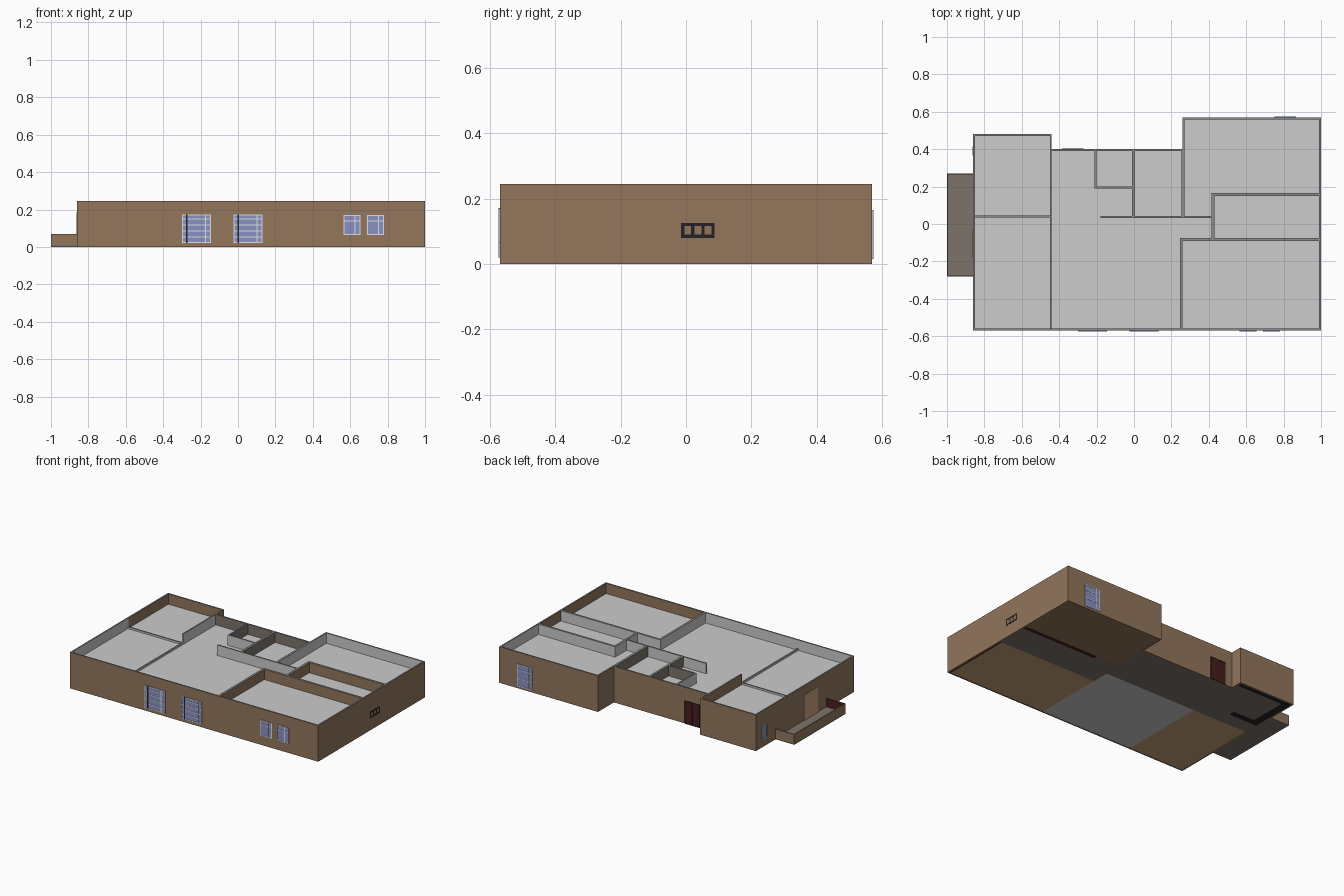
import bpy, bmesh
from mathutils import Vector

if "Cube" in bpy.data.objects:
    bpy.data.objects.remove(bpy.data.objects["Cube"])

def material(name, r, g, b):
    lin = [(c / 255 / 12.92) if c < 11 else ((c / 255 + 0.055) / 1.055) ** 2.4 for c in (r, g, b)]
    m = bpy.data.materials.new(name)
    m.diffuse_color = (*lin, 1)
    m.use_nodes = True
    m.node_tree.nodes["Principled BSDF"].inputs["Base Color"].default_value = m.diffuse_color
    return m

MATS = {
    "brown": material("brown_wall", 147, 118, 92),
    "gray": material("light_gray_plaster", 204, 204, 204),
    "cap": material("wall_top_gray", 140, 140, 140),
    "taupe": material("taupe_tile", 124, 116, 106),
    "tan": material("tan_wood", 200, 164, 122),
    "glass": material("blue_glass", 138, 146, 196),
    "white": material("white_frame", 222, 224, 230),
    "red": material("dark_red_wood", 74, 28, 30),
    "black": material("black_trim", 36, 33, 35),
}

def box(name, x, y, z, col, **sides):
    """Box from ranges; sides may recolour xp, xn, yp, yn, zp, zn faces."""
    bm = bmesh.new()
    bmesh.ops.create_cube(bm, size=1)
    for v in bm.verts:
        v.co = Vector([(r[0] + r[1]) / 2 + v.co[i] * (r[1] - r[0])
                       for i, r in enumerate((x, y, z))])
    bm.normal_update()
    me = bpy.data.meshes.new(name)
    cols = [col] + sorted(set(sides.values()) - {col})
    for c in cols:
        me.materials.append(MATS[c])
    for f in bm.faces:
        n = f.normal
        i = max(range(3), key=lambda k: abs(n[k]))
        key = "xyz"[i] + ("p" if n[i] > 0 else "n")
        f.material_index = cols.index(sides.get(key, col))
    bm.to_mesh(me)
    bm.free()
    ob = bpy.data.objects.new(name, me)
    bpy.context.collection.objects.link(ob)
    return ob

H, T, CEIL = 0.245, 0.01, 0.175

# Outer walls: (name, x range, y range, inward side, inside colour)
outer = [
    ("front_wall_living", (-0.86, 0.25), (-0.57, -0.57 + T), "yp", "gray"),
    ("front_wall_bedroom", (0.25, 1), (-0.57, -0.57 + T), "yp", "brown"),
    ("right_wall_front", (1 - T, 1), (-0.57, 0.16), "xn", "brown"),
    ("right_wall_back", (1 - T, 1), (0.16, 0.57), "xn", "gray"),
    ("back_wall_right", (0.26, 1), (0.57 - T, 0.57), "yn", "gray"),
    ("step_wall_right", (0.26, 0.26 + T), (0.40, 0.57), "xp", "gray"),
    ("back_wall_middle", (-0.44, 0.26), (0.40 - T, 0.40), "yn", "taupe"),
    ("step_wall_left", (-0.45, -0.44), (0.40, 0.48), "xn", "brown"),
    ("back_wall_left", (-0.86, -0.44), (0.48 - T, 0.48), "yn", "brown"),
    ("left_wall_back", (-0.86, -0.86 + T), (0.04, 0.48), "xp", "brown"),
    ("left_wall_front", (-0.86, -0.86 + T), (-0.57, 0.04), "xp", "gray"),
]
for name, x, y, side, inside in outer:
    box(name, x, y, (0, H), "brown", zp="cap", **{side: inside})

# Partitions: (name, x range, y range, top, negative side colour, positive side colour)
inner = [
    ("left_room_partition", (-0.85, -0.44), (0.035, 0.045), CEIL + 0.012, "gray", "gray"),
    ("living_low_partition", (-0.45, -0.44), (-0.56, 0.045), CEIL + 0.012, "gray", "gray"),
    ("kitchen_left_partition", (-0.45, -0.44), (0.045, 0.40), H, "brown", "gray"),
    ("closet_left_partition", (-0.21, -0.20), (0.19, 0.39), H, "gray", "taupe"),
    ("closet_front_partition", (-0.20, -0.01), (0.19, 0.20), H, "gray", "taupe"),
    ("closet_right_partition", (-0.01, 0.005), (0.04, 0.39), H, "taupe", "taupe"),
    ("hall_partition", (-0.18, 0.42), (0.033, 0.043), H, "gray", "gray"),
    ("back_room_side", (0.255, 0.27), (0.043, 0.40), H, "taupe", "gray"),
    ("bath_back_partition", (0.415, 0.99), (0.15, 0.165), H, "brown", "gray"),
    ("bath_side_partition", (0.415, 0.43), (-0.08, 0.15), H, "gray", "brown"),
    ("bedroom_back_partition", (0.25, 0.99), (-0.09, -0.075), H, "brown", "gray"),
    ("bedroom_side_partition", (0.245, 0.26), (-0.56, -0.075), H, "gray", "brown"),
]
for name, x, y, top, neg, pos in inner:
    a = "x" if (x[1] - x[0]) < (y[1] - y[0]) else "y"
    box(name, x, y, (0.006, top), "gray", zp="cap", **{a + "n": neg, a + "p": pos})

# Ceilings
for name, x, y in (("ceiling_left", (-0.855, -0.445), (-0.565, 0.475)),
                   ("ceiling_middle", (-0.445, 0.265), (-0.565, 0.395)),
                   ("ceiling_right", (0.265, 0.995), (-0.565, 0.565))):
    box(name, x, y, (CEIL - 0.01, CEIL), "gray")

# Floors, seen from below
for name, x, y, col in (("floor_back_room", (0.265, 0.995), (0.16, 0.565), "brown"),
                        ("floor_bedroom", (0.25, 0.99), (-0.565, -0.08), "tan"),
                        ("floor_bath", (0.25, 0.995), (-0.08, 0.16), "taupe"),
                        ("floor_living", (-0.44, 0.25), (-0.565, 0.04), "gray"),
                        ("floor_kitchen", (-0.445, 0.265), (0.04, 0.395), "taupe"),
                        ("floor_left_front", (-0.855, -0.44), (-0.565, 0.04), "tan"),
                        ("floor_left_back", (-0.855, -0.445), (0.04, 0.475), "taupe")):
    box(name, x, y, (0.001, 0.008), col)

# Dark strips under the floors
box("bath_base_strip", (0.43, 0.99), (0.135, 0.16), (0, 0.004), "red")
box("bedroom_base_strip", (0.98, 0.999), (-0.56, -0.08), (0, 0.004), "red")
for name, x, y in (("counter_base_back", (-0.85, -0.46), (0.44, 0.47)),
                   ("counter_base_side", (-0.85, -0.80), (0.14, 0.44)),
                   ("counter_base_front", (-0.80, -0.64), (0.14, 0.18))):
    box(name, x, y, (0, 0.004), "black")

# Balcony
box("balcony_floor", (-1, -0.86), (-0.28, 0.27), (0, 0.012), "taupe")
P = 0.07
box("balcony_front_parapet", (-1, -0.86), (-0.28, -0.274), (0, P), "brown", yp="red")
box("balcony_back_parapet", (-1, -0.86), (0.264, 0.27), (0, P), "brown")
box("balcony_left_parapet", (-1, -0.994), (-0.28, 0.27), (0, P), "brown")

def plate(name, side, wall, u, z, col, depth):
    """Thin plate on the outside of a wall; side is the outward direction."""
    s = depth if side[1] == "p" else -depth
    d = tuple(sorted((wall, wall + s)))
    if side[0] == "x":
        return box(name, d, u, z, col)
    return box(name, u, d, z, col)

def window(name, side, wall, u, z, bars_u=(), bars_z=(), frame="white", w=0.006, pane="glass"):
    """Pane, outer frame and glazing bars; bars are given as fractions."""
    plate(name + "_pane", side, wall, u, z, pane, 0.002)
    for i, t in enumerate((0, *bars_u, 1)):
        c = u[0] + w / 2 + t * (u[1] - u[0] - w)
        plate(f"{name}_upright_{i}", side, wall, (c - w / 2, c + w / 2), z, frame, 0.004)
    for i, t in enumerate((0, *bars_z, 1)):
        c = z[0] + w / 2 + t * (z[1] - z[0] - w)
        plate(f"{name}_rail_{i}", side, wall, u, (c - w / 2, c + w / 2), frame, 0.0038)

# Front windows
for i, x in enumerate((-0.30, -0.025)):
    window(f"large_window_{i}", "yn", -0.57, (x, x + 0.155), (0.02, 0.172),
           (0.82,), (0.2, 0.42, 0.64, 0.86), w=0.005)
    plate(f"large_window_mullion_{i}", "yn", -0.57, (x + 0.022, x + 0.03), (0.02, 0.172), "black", 0.0045)
for i, x in enumerate((0.565, 0.69)):
    window(f"small_window_{i}", "yn", -0.57, (x, x + 0.09), (0.065, 0.17), (0.68,), (0.72,), w=0.005)

# Right window with three panes in a dark frame
window("bath_window", "xp", 1.0 - 0.003, (-0.015, 0.088), (0.08, 0.126), (0.333, 0.667), (), "black", 0.01)

# Back glazed door, back entrance and left side openings
window("glazed_door", "yp", 0.57, (0.75, 0.865), (0.015, 0.165), (0.25,), (0.35, 0.75), w=0.005)
window("entrance_door", "yp", 0.40, (-0.385, -0.27), (0.0, 0.155), (0.5,), (), "black", 0.003, "red")
window("side_window", "xn", -0.86, (0.365, 0.415), (0.05, 0.145), (), (), "white", 0.004)
plate("balcony_door", "xn", -0.86, (-0.18, -0.03), (0.012, 0.185), "tan", 0.004)
